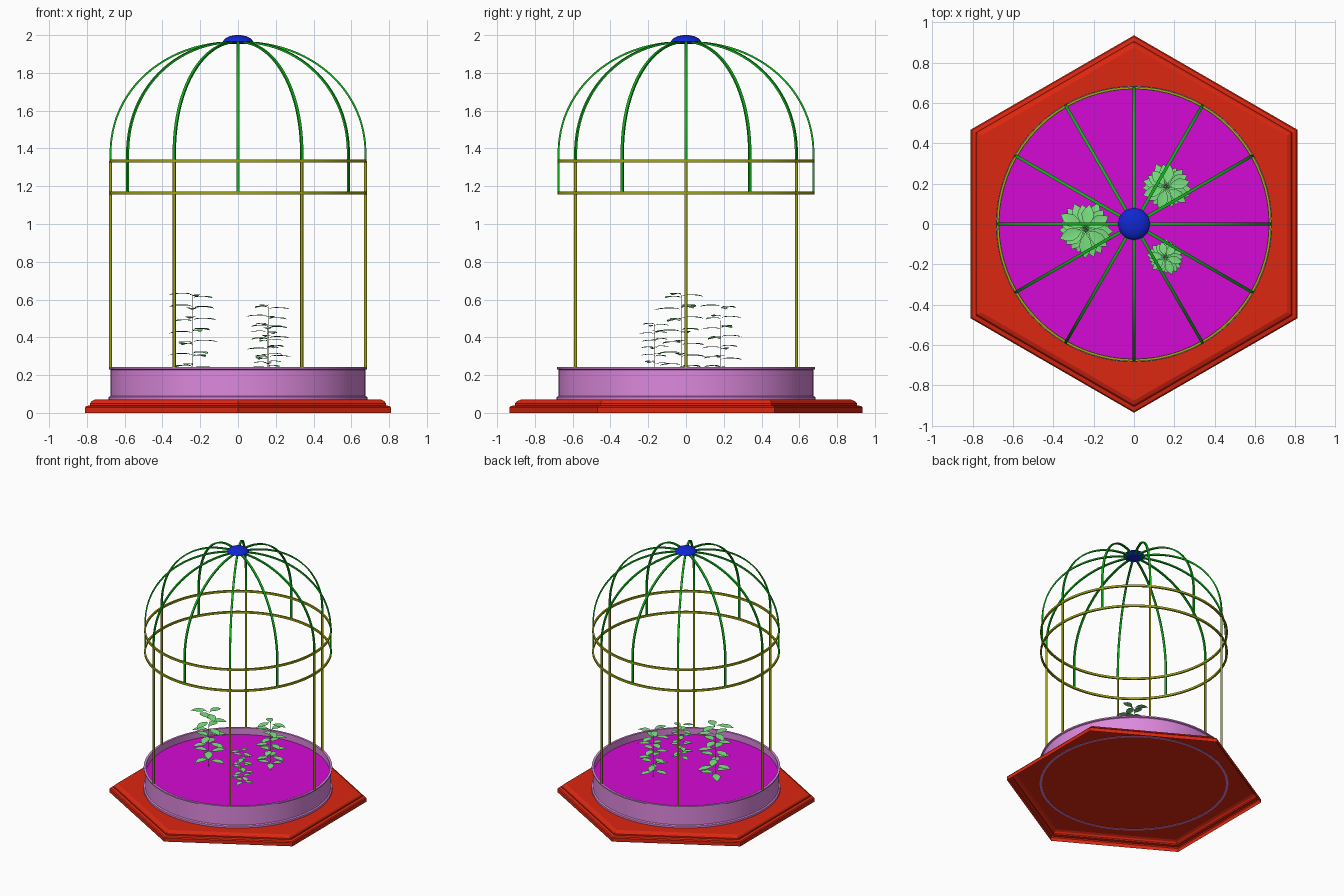
import bpy, bmesh, math
from mathutils import Vector, Matrix

if "Cube" in bpy.data.objects:
    bpy.data.objects.remove(bpy.data.objects["Cube"])

R = 0.675


def material(name, rgb):
    m = bpy.data.materials.new(name)
    m.diffuse_color = (*rgb, 1)
    m.use_nodes = True
    m.node_tree.nodes["Principled BSDF"].inputs["Base Color"].default_value = m.diffuse_color
    return m


RED = material("red", (0.72, 0.02, 0.005))
PINK = material("pink", (0.72, 0.25, 0.72))
MAGENTA = material("magenta", (0.66, 0.003, 0.66))
OLIVE = material("olive", (0.36, 0.38, 0.005))
GREEN = material("green", (0.005, 0.45, 0.01))
BLUE = material("blue", (0.005, 0.02, 0.65))
LEAF = material("leaf_green", (0.20, 0.76, 0.22))
STEM = material("stem_grey", (0.35, 0.30, 0.33))


def finish(name, bm, mats, smooth=True):
    me = bpy.data.meshes.new(name)
    bmesh.ops.recalc_face_normals(bm, faces=bm.faces)
    bm.to_mesh(me)
    bm.free()
    ob = bpy.data.objects.new(name, me)
    bpy.context.collection.objects.link(ob)
    for m in mats:
        me.materials.append(m)
    if smooth:
        bpy.ops.object.select_all(action='DESELECT')
        ob.select_set(True)
        bpy.context.view_layer.objects.active = ob
        bpy.ops.object.shade_smooth_by_angle(angle=math.radians(35))
    return ob


def bridge_rings(bm, rings, loop=False):
    n = len(rings[0])
    for k in range(len(rings) if loop else len(rings) - 1):
        a, b = rings[k], rings[(k + 1) % len(rings)]
        for i in range(n):
            j = (i + 1) % n
            bm.faces.new((a[i], a[j], b[j], b[i]))


def lathe(name, profile, mat, sides=72, loop=False, smooth=True, bottom=True):
    """Revolve (radius, z) points; loop closes the profile, otherwise ends are capped."""
    bm = bmesh.new()
    rings = []
    for r, z in profile:
        rings.append([bm.verts.new((r * math.cos(a), r * math.sin(a), z))
                      for a in (math.pi / 2 + math.tau * i / sides for i in range(sides))])
    bridge_rings(bm, rings, loop)
    if not loop:
        if bottom:
            bm.faces.new(rings[0])
        bm.faces.new(rings[-1])
    return finish(name, bm, [mat], smooth)


def rib(name, path, angle, width, thick):
    """Sweep a flat bar along an (r, z) path standing at the given angle."""
    bm = bmesh.new()
    rings = []
    for i, p in enumerate(path):
        t = (Vector(path[min(i + 1, len(path) - 1)]) - Vector(path[max(i - 1, 0)])).normalized()
        n = Vector((t.y, -t.x))
        ring = []
        for s, w in ((-1, -1), (1, -1), (1, 1), (-1, 1)):
            q = Vector(p) + n * s * thick / 2
            v = Vector((q.x, w * width / 2, q.y))
            ring.append(bm.verts.new(Matrix.Rotation(angle, 3, 'Z') @ v))
        rings.append(ring)
    bridge_rings(bm, rings)
    bm.faces.new(rings[0])
    bm.faces.new(rings[-1])
    finish(name, bm, [GREEN])


# Stepped hexagonal base, hollow underneath
lathe("base", [(0.935, 0), (0.935, 0.028), (0.928, 0.036), (0.905, 0.04), (0.905, 0.05),
               (0.895, 0.062), (0.875, 0.07)], RED, 6, smooth=False, bottom=False)

# Round planter wall with small lips, and the soil inside
lathe("planter_wall", [(0.685, 0.067), (0.685, 0.085), (0.675, 0.09), (0.675, 0.228),
                       (0.684, 0.232), (0.684, 0.242), (0.667, 0.242), (0.667, 0.067)], PINK, loop=True)
lathe("soil", [(0.668, 0.189), (0.668, 0.19)], MAGENTA)

# Two hoops
for name, z in (("lower_hoop", 1.165), ("upper_hoop", 1.333)):
    h, t = 0.008, 0.006
    lathe(name, [(R - t, z - h), (R + t, z - h), (R + t, z + h), (R - t, z + h)], OLIVE, loop=True)

# Six posts
for i in range(6):
    a = math.tau * i / 6
    bm = bmesh.new()
    z0, z1 = 0.24, 1.333
    bmesh.ops.create_cone(bm, cap_ends=True, segments=12, radius1=0.008, radius2=0.008, depth=z1 - z0,
                          matrix=Matrix.Translation((R * math.cos(a), R * math.sin(a), (z0 + z1) / 2)))
    finish(f"post_{i + 1}", bm, [OLIVE])

# Twelve dome ribs; those between the posts run down to the lower hoop
arc = [(0.03 + (R - 0.03) * math.cos(t), 1.37 + 0.592 * math.sin(t) ** 0.96)
       for t in (math.pi / 2 * k / 24 for k in range(25))]
for i in range(12):
    foot = 1.165 if i % 2 else 1.333
    rib(f"dome_rib_{i + 1}", [(R, foot)] + arc, math.tau * i / 12, 0.015, 0.010)

# Hub on top
lathe("top_hub", [(0.03, 1.952), (0.06, 1.957), (0.079, 1.966), (0.077, 1.972), (0.066, 1.984),
                  (0.045, 1.994), (0.022, 1.999), (0.004, 2.0)], BLUE, 32)


def plant(name, x, y, s, turn):
    """Thin stem with whorls of pointed, slightly drooping leaves."""
    bm = bmesh.new()
    z0, top = 0.19, 0.435 * s
    bmesh.ops.create_cone(bm, cap_ends=True, segments=6, radius1=0.002 * s, radius2=0.001 * s, depth=top,
                          matrix=Matrix.Translation((x, y, z0 + top / 2)))
    for f in bm.faces:
        f.material_index = 1
    outline = [(0.025, 0.005), (0.048, 0.023), (0.082, 0.032), (0.112, 0.021)]
    for level in range(7):
        for k in range(3):
            a = turn + level * 0.9 + math.tau * k / 3
            reach = 0.88 + 0.16 * ((level * 3 + k * 2) % 4) / 3
            z = top * (level + 0.9) / 7 + 0.008 * s * (k - 1)
            rot = Matrix.Rotation(a, 3, 'Z')

            def put(r, w, lift):
                v = rot @ Vector((r * reach * s, w * s, 0))
                return bm.verts.new((v.x + x, v.y + y, z0 + z + lift * s))

            rows = [[put(r, w * side, 0.005 - 1.5 * (r - 0.06) ** 2 + 0.004 * abs(side))
                     for side in (-1, 0, 1)] for r, w in outline]
            root, tip = put(0.0, 0, -0.002), put(0.14, 0, -0.004)
            for p, q in zip(rows, rows[1:]):
                for c in (0, 1):
                    bm.faces.new((p[c], p[c + 1], q[c + 1], q[c]))
            for c in (0, 1):
                bm.faces.new((root, rows[0][c + 1], rows[0][c]))
                bm.faces.new((tip, rows[-1][c], rows[-1][c + 1]))
    finish(name, bm, [LEAF, STEM])


# Three plants of different sizes
plant("large_plant", -0.24, -0.025, 1.0, 0.2)
plant("medium_plant", 0.16, 0.185, 0.86, 1.1)
plant("small_plant", 0.155, -0.165, 0.64, 0.6)
